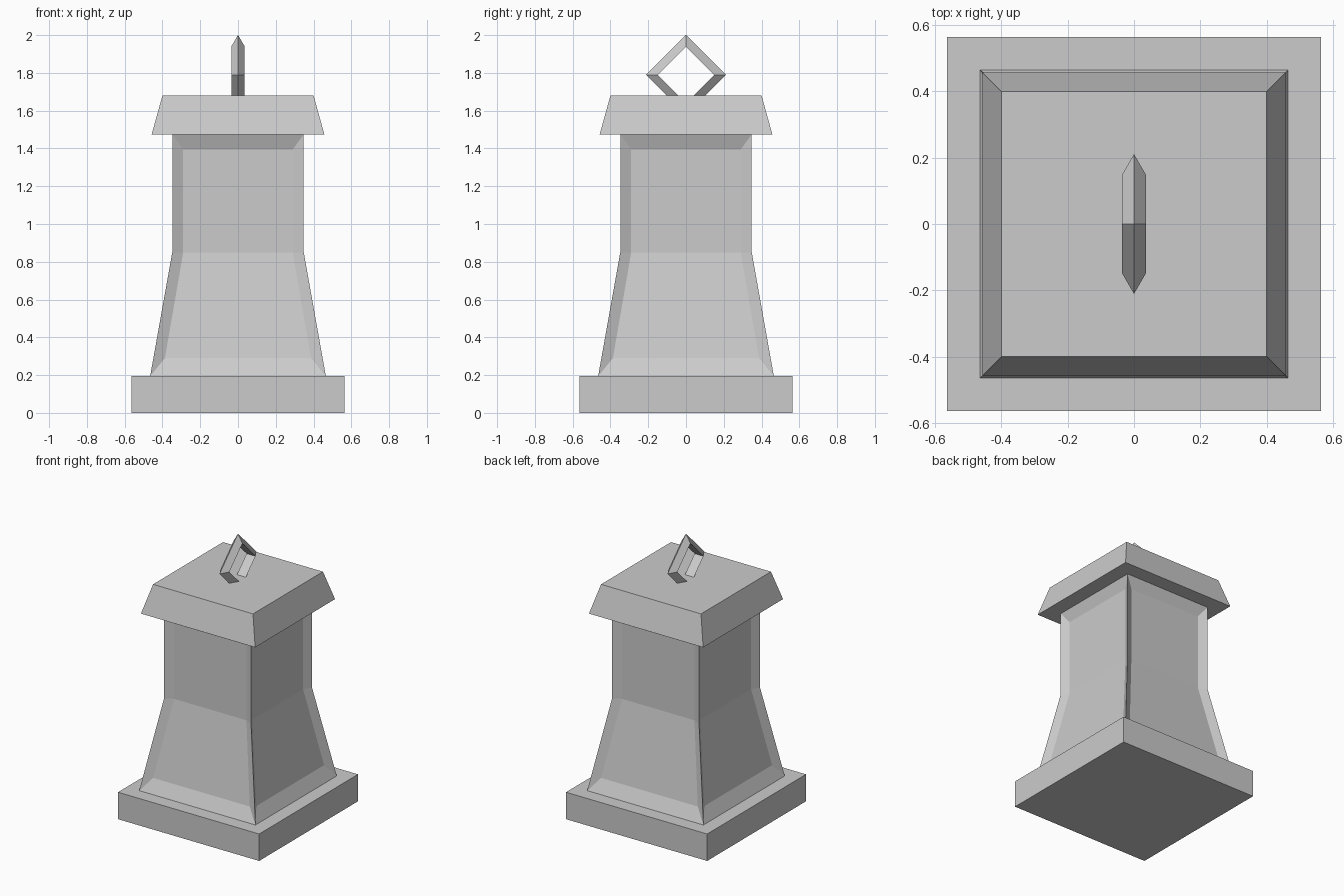
import bpy, bmesh
from math import cos, sin, pi
from mathutils import Matrix

if "Cube" in bpy.data.objects:
    bpy.data.objects.remove(bpy.data.objects["Cube"])


def finish(bm, name):
    bmesh.ops.remove_doubles(bm, verts=bm.verts, dist=1e-4)
    bmesh.ops.recalc_face_normals(bm, faces=bm.faces)
    mesh = bpy.data.meshes.new(name)
    bm.to_mesh(mesh)
    bm.free()
    obj = bpy.data.objects.new(name, mesh)
    bpy.context.collection.objects.link(obj)
    return obj


def square_block(name, levels):
    """Capped square loft through (half width, z) levels."""
    bm = bmesh.new()
    rings = [[bm.verts.new((sx * h, sy * h, z))
              for sx, sy in ((-1, -1), (1, -1), (1, 1), (-1, 1))] for h, z in levels]
    for a, b in zip(rings, rings[1:]):
        for i in range(4):
            j = (i + 1) % 4
            bm.faces.new((a[i], a[j], b[j], b[i]))
    bm.faces.new(rings[0][::-1])
    bm.faces.new(rings[-1])
    return finish(bm, name)


# Base slab and tapered cap
square_block("base_slab", [(0.565, 0), (0.565, 0.195)])
square_block("cap", [(0.457, 1.475), (0.40, 1.68)])

# Flared body: each side has a recessed panel with sloped borders
outer = [(0.465, 0.465, 0.195), (0.348, 0.348, 0.85), (0.348, 0.348, 1.475)]
panel = [(0.387, 0.418, 0.29), (0.29, 0.318, 0.85), (0.29, 0.318, 1.395)]
bm = bmesh.new()
for k in range(4):
    turn = Matrix.Rotation(k * pi / 2, 3, 'Z')

    def strip(points, side):
        out = []
        for x, depth, z in points:
            v = bm.verts.new((side * x, -depth, z))
            v.co = turn @ v.co
            out.append(v)
        return out

    columns = [strip(outer, -1), strip(panel, -1), strip(panel, 1), strip(outer, 1)]
    for a, b in zip(columns, columns[1:]):
        for i in range(2):
            bm.faces.new((a[i], b[i], b[i + 1], a[i + 1]))
    for i in (0, 2):
        bm.faces.new([c[i] for c in columns])
bmesh.ops.remove_doubles(bm, verts=bm.verts, dist=1e-4)
bmesh.ops.holes_fill(bm, edges=[e for e in bm.edges if e.is_boundary], sides=4)
finish(bm, "body")

# Diamond ring handle: four segments with a triangular section
bm = bmesh.new()
R, r, zc = 0.17, 0.041, 1.79
ring = []
for i in range(4):
    a = i * pi / 2
    ring.append([bm.verts.new((r * sin(t), (R + r * cos(t)) * cos(a),
                               zc + (R + r * cos(t)) * sin(a)))
                 for t in (0, 2 * pi / 3, 4 * pi / 3)])
for i in range(4):
    p, q = ring[i], ring[(i + 1) % 4]
    for j in range(3):
        k = (j + 1) % 3
        bm.faces.new((p[j], q[j], q[k], p[k]))
finish(bm, "ring_handle")
